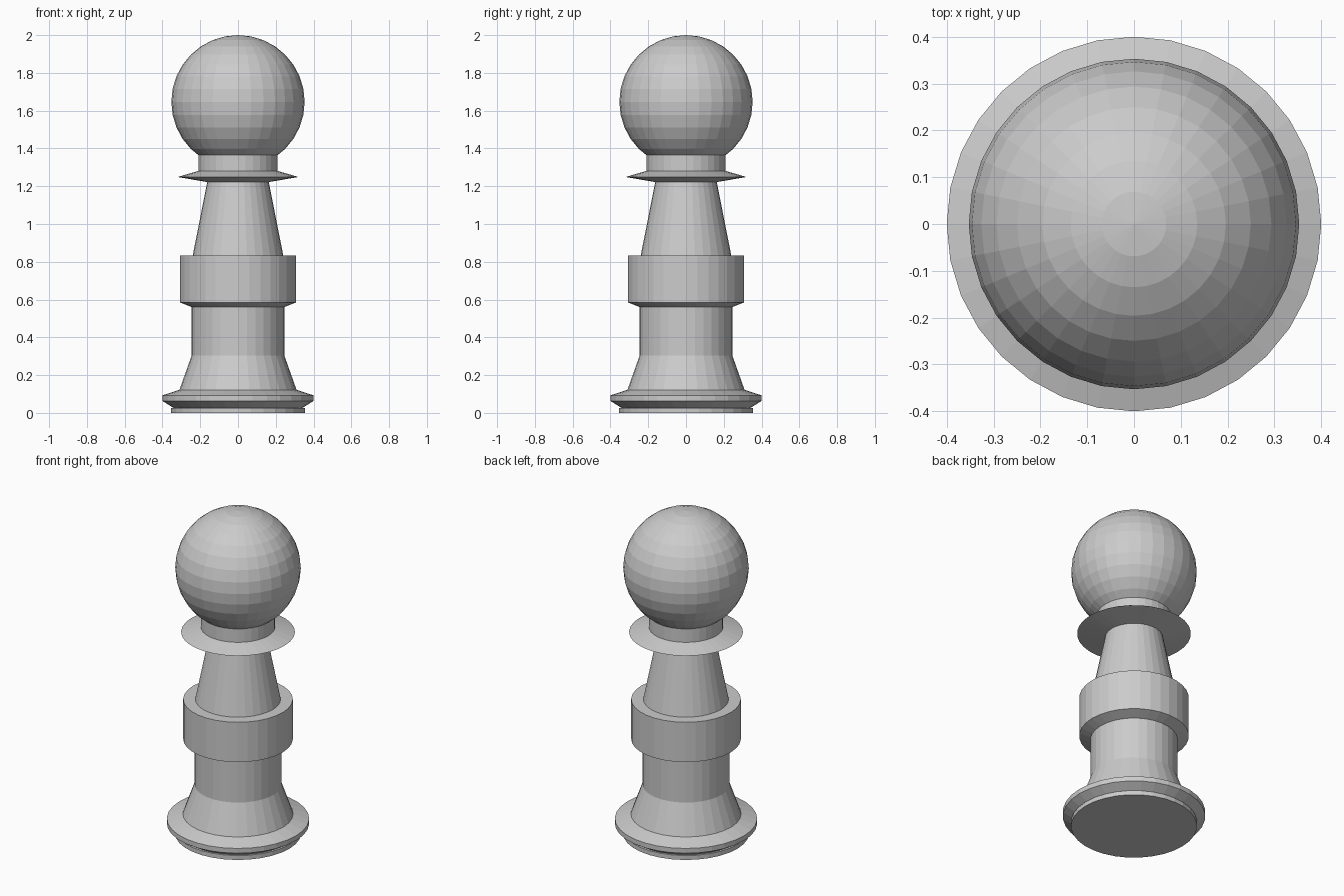
import bpy, bmesh, math

if "Cube" in bpy.data.objects:
    bpy.data.objects.remove(bpy.data.objects["Cube"])

SIDES = 32

grey = bpy.data.materials.new("plain_grey")
grey.diffuse_color = (0.6, 0.6, 0.6, 1)
grey.use_nodes = True
grey.node_tree.nodes["Principled BSDF"].inputs["Base Color"].default_value = grey.diffuse_color


def finish(name, bm):
    bmesh.ops.recalc_face_normals(bm, faces=bm.faces)
    mesh = bpy.data.meshes.new(name)
    bm.to_mesh(mesh)
    bm.free()
    mesh.materials.append(grey)
    ob = bpy.data.objects.new(name, mesh)
    bpy.context.collection.objects.link(ob)
    return ob


def lathe(name, profile):
    """Closed flat-shaded solid turned from (radius, z) points, bottom to top."""
    bm = bmesh.new()
    rings = []
    for r, z in profile:
        rings.append([bm.verts.new((r * math.cos(2 * math.pi * i / SIDES),
                                    r * math.sin(2 * math.pi * i / SIDES), z))
                      for i in range(SIDES)])
    for low, high in zip(rings, rings[1:]):
        for i in range(SIDES):
            j = (i + 1) % SIDES
            bm.faces.new((low[i], low[j], high[j], high[i]))
    bm.faces.new(rings[0][::-1])
    bm.faces.new(rings[-1])
    return finish(name, bm)


# Foot, base flange and lower shaft, collar, upper taper in one turned body
lathe("turned_body", [
    (0.354, 0.0), (0.354, 0.027), (0.342, 0.027),   # foot disc
    (0.40, 0.063), (0.40, 0.093), (0.31, 0.122),    # base flange
    (0.245, 0.305), (0.245, 0.56),                  # flared lower shaft
    (0.308, 0.585), (0.308, 0.832), (0.24, 0.832),  # middle collar
    (0.163, 1.222),                                 # tapered upper shaft
    (0.32, 1.249), (0.209, 1.281),                  # thin neck flange
    (0.209, 1.367),                                 # neck
])

# Round head
bm = bmesh.new()
bmesh.ops.create_uvsphere(bm, u_segments=SIDES, v_segments=16, radius=0.353)
bmesh.ops.translate(bm, verts=bm.verts, vec=(0, 0, 1.647))
finish("ball_head", bm)
